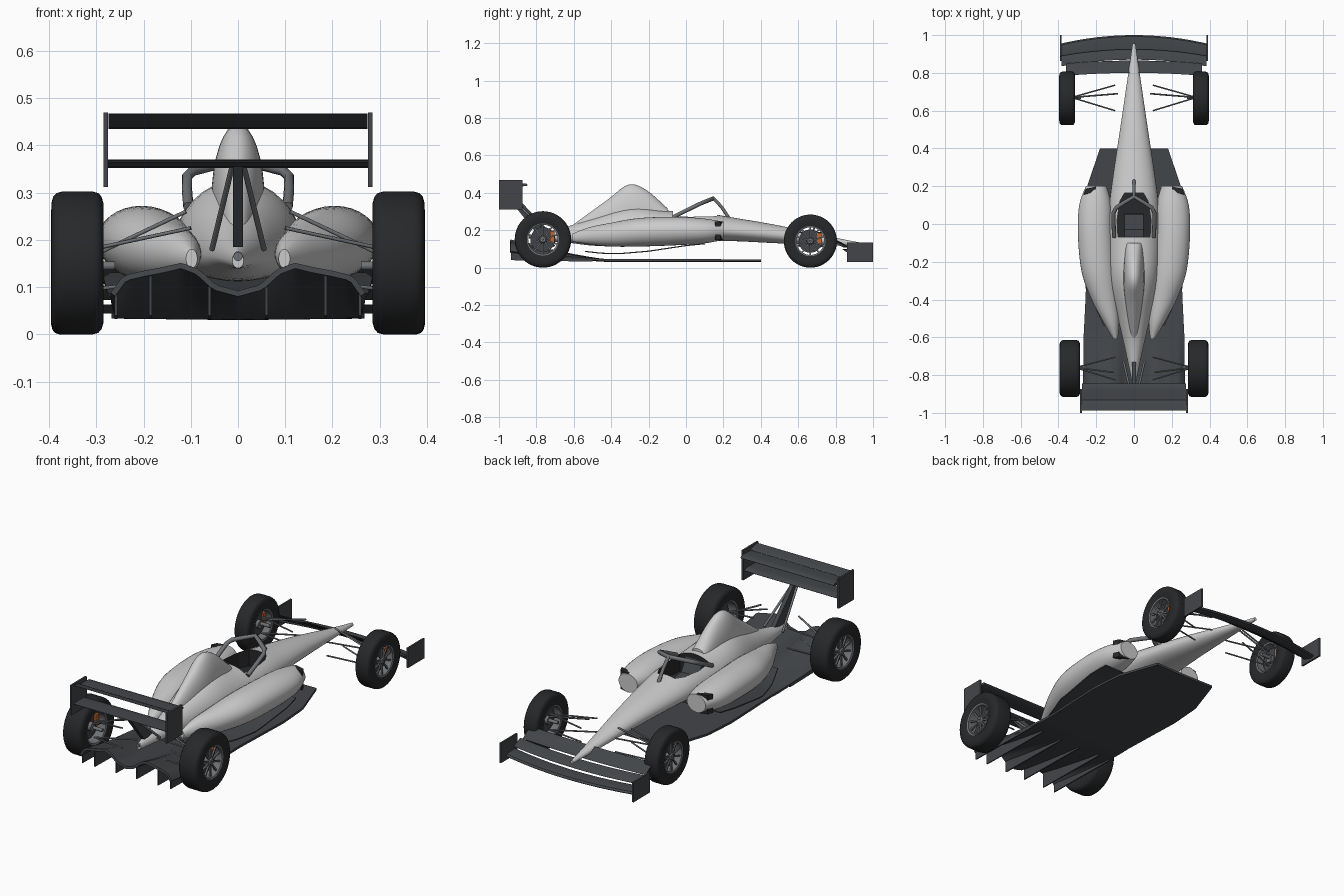
import bpy, bmesh, math
from mathutils import Vector, Matrix

if "Cube" in bpy.data.objects:
    bpy.data.objects.remove(bpy.data.objects["Cube"])

def mat(name, *c):
    m = bpy.data.materials.new(name)
    m.diffuse_color = (*c, 1)
    m.use_nodes = True
    m.node_tree.nodes["Principled BSDF"].inputs["Base Color"].default_value = m.diffuse_color
    return m

BODY = mat("paint", .6, .61, .62)
CARBON = mat("carbon", .055, .06, .066)
RUBBER = mat("rubber", .02, .021, .023)
METAL = mat("metal", .16, .17, .18)
ORANGE = mat("caliper_orange", .55, .13, .03)

def finish(name, bm, m, angle=40):
    bmesh.ops.recalc_face_normals(bm, faces=bm.faces)
    me = bpy.data.meshes.new(name)
    bm.to_mesh(me); bm.free()
    ob = bpy.data.objects.new(name, me)
    bpy.context.collection.objects.link(ob)
    me.materials.append(m)
    smooth(ob, angle)
    return ob

def smooth(ob, angle=40):
    bpy.ops.object.select_all(action='DESELECT')
    bpy.context.view_layer.objects.active = ob
    ob.select_set(True)
    bpy.ops.object.shade_smooth_by_angle(angle=math.radians(angle))

def apply(ob, mod):
    bpy.ops.object.select_all(action='DESELECT')
    bpy.context.view_layer.objects.active = ob
    ob.select_set(True)
    bpy.ops.object.modifier_apply(modifier=mod.name)
    smooth(ob)

def skin(name, rings, m, caps=True, loop=False, angle=40):
    bm = bmesh.new()
    vs = [[bm.verts.new(p) for p in r] for r in rings]
    pairs = list(zip(vs, vs[1:])) + ([(vs[-1], vs[0])] if loop else [])
    for a, b in pairs:
        for i in range(len(a)):
            j = (i + 1) % len(a)
            bm.faces.new((a[i], a[j], b[j], b[i]))
    if caps and not loop:
        bm.faces.new(vs[0]); bm.faces.new(vs[-1])
    return finish(name, bm, m, angle)

def spline(rows, steps=5):
    out, n = [], len(rows)
    for i in range(n - 1):
        p = [rows[max(0, min(n - 1, i + k))] for k in (-1, 0, 1, 2)]
        for s in range(steps):
            t = s / steps
            out.append([.5 * (2*b + (c-a)*t + (2*a-5*b+4*c-d)*t*t + (3*b-a-3*c+d)*t**3)
                        for a, b, c, d in zip(*p)])
    return out + [list(rows[-1])]

def interp(pts, x):
    for (a, b), (c, d) in zip(pts, pts[1:]):
        if x <= c:
            return b + (d - b) * max(0, (x - a) / (c - a))
    return pts[-1][1]

def loft(name, stations, m, side=1, n=32):
    # stations: y, centre x, top z, widest z, bottom z, half width
    rings = []
    for y, cx, top, mid, bot, w in spline(stations):
        ring = []
        for k in range(n):
            a = 2 * math.pi * k / n
            h = top - mid if math.sin(a) > 0 else mid - bot
            ring.append((side * (cx + w * math.cos(a)), y, mid + h * math.sin(a)))
        rings.append(ring)
    return skin(name, rings, m)

def prism(name, pts, axis, lo, hi, m):
    # polygon extruded along x (pts = y,z) or z (pts = x,y)
    f = (lambda p, d: (d, *p)) if axis == 'x' else (lambda p, d: (*p, d))
    return skin(name, [[f(p, d) for p in pts] for d in (lo, hi)], m, angle=20)

def rect(y0, y1, z0, z1):
    return [(y0, z0), (y1, z0), (y1, z1), (y0, z1)]

def tube(name, pts, r, m, n=10):
    pts = [Vector(p) for p in pts]
    rings = []
    for i, p in enumerate(pts):
        d = (pts[min(i + 1, len(pts) - 1)] - pts[max(i - 1, 0)]).normalized()
        u = d.cross(Vector((0, .3, 1))).normalized()
        v = d.cross(u)
        rings.append([p + r * (u * math.cos(2*math.pi*k/n) + v * math.sin(2*math.pi*k/n)) for k in range(n)])
    return skin(name, rings, m, angle=50)

def foil(name, span, y0, z0, y1, z1, thick, arc, m=CARBON):
    # wing element from leading edge (y0,z0) to trailing edge (y1,z1), swept back by arc at the tips
    prof = [(0, 0), (.1, .45), (.35, .5), (.7, .3), (1, .08), (1, -.08), (.6, -.5), (.3, -.6), (.08, -.4)]
    rings = []
    for i in range(25):
        u = i / 12 - 1
        rings.append([(u * span, y0 + (y1 - y0) * t - arc * u * u, z0 + (z1 - z0) * t + h * thick) for t, h in prof])
    return skin(name, rings, m, angle=35)

def sheet(name, outline, zf, thick, m, cols=48, rows=50):
    bm = bmesh.new()
    ya, yb = outline[0][0], outline[-1][0]
    g = []
    for r in range(rows + 1):
        y = ya + (yb - ya) * r / rows
        w = interp(outline, y)
        g.append([bm.verts.new((w * (2*c/cols - 1), y, zf(w * (2*c/cols - 1), y))) for c in range(cols + 1)])
    for a, b in zip(g, g[1:]):
        for c in range(cols):
            bm.faces.new((a[c], a[c+1], b[c+1], b[c]))
    ob = finish(name, bm, m)
    s = ob.modifiers.new("thickness", 'SOLIDIFY')
    s.thickness, s.offset = thick, 0
    apply(ob, s)
    return ob

# Tub and nose, with the cockpit cut out
tub = loft("tub", [(.955, 0, .13, .12, .112, .008), (.8, 0, .16, .138, .118, .03),
                   (.5, 0, .225, .175, .13, .074), (.25, 0, .268, .195, .142, .112),
                   (.1, 0, .292, .2, .138, .13), (-.1, 0, .305, .19, .125, .138),
                   (-.3, 0, .325, .18, .112, .13), (-.5, 0, .265, .17, .118, .085),
                   (-.65, 0, .215, .165, .135, .05), (-.83, 0, .175, .155, .14, .012)], BODY)
plan = [(.05, .165), (.075, .12), (.09, .02), (.085, -.07)]
plan += [(-x, y) for x, y in reversed(plan)]
cutter = prism("cockpit_cutter", plan, 'z', .19, .4, RUBBER)
cutter.hide_render = True
cutter.hide_set(True)
b = tub.modifiers.new("cockpit", 'BOOLEAN')
b.object, b.operation, b.solver, b.material_mode = cutter, 'DIFFERENCE', 'EXACT', 'TRANSFER'
apply(tub, b)
bpy.data.objects.remove(cutter)
prism("seat", [(-.07, .185), (.06, .185), (.05, .2), (-.03, .21), (-.07, .275)], 'x', -.05, .05, CARBON)

# Airbox and engine cover
loft("engine_cover", [(-.1, 0, .318, .27, .22, .045), (-.215, 0, .417, .28, .2, .054),
                      (-.31, 0, .443, .28, .2, .056), (-.42, 0, .363, .25, .18, .046),
                      (-.61, 0, .225, .19, .16, .02)], BODY)

# Side pods with intake vanes
for s, side in ((1, "right"), (-1, "left")):
    loft(side + "_side_pod", [(.2, .2, .245, .2, .15, .055), (.1, .205, .262, .2, .13, .085),
                              (-.05, .205, .272, .2, .12, .092), (-.25, .188, .265, .195, .113, .09),
                              (-.4, .155, .24, .18, .113, .07), (-.52, .12, .215, .17, .125, .042),
                              (-.61, .098, .18, .16, .14, .012)], BODY, s)
    skin(side + "_intake_vane", [[(s*x, y, z) for x, y in ((.2, .2), (.255, .185), (.268, .155), (.2, .17))]
                                 for z in (.148, .248)], RUBBER)

# Floor with twin rear tunnels
WAVE = [(0, .05), (.05, .063), (.085, .095), (.12, .108), (.16, .098), (.2, .09), (.24, .08), (.265, .045)]
def floor_z(x, y):
    t = max(0, (-.4 - y) / .54) ** 1.3
    return .036 + .012 * abs(x) + t * interp(WAVE, abs(x))
sheet("floor", [(-.94, .265), (-.6, .265), (-.35, .255), (0, .268), (.18, .255), (.4, .18)], floor_z, .012, CARBON)
for x in (-.258, -.185, -.06, .06, .185, .258):
    top = [(y, floor_z(x, y)) for y in (-.5, -.65, -.8, -.935)]
    prism("diffuser_fin", top + [(-.935, .04), (-.5, .032)], 'x', x - .003, x + .003, CARBON)
TRAY = [(-.54, .087), (-.45, .077), (-.355, .075), (-.2, .088), (0, .118), (.1, .128)]
sheet("undertray", [(-.54, .16), (-.4, .225), (-.25, .275), (0, .285), (.1, .27)],
      lambda x, y: interp(TRAY, y), .006, CARBON, 8, 24)

# Halo
tube("halo_pillar", [(0, .23, .265), (0, .19, .325), (0, .145, .372)], .009, METAL)
half = [(.105, -.07, .27), (.108, 0, .305), (.108, .06, .334), (.095, .085, .346), (.05, .115, .358)]
tube("halo_hoop", half + [(0, .145, .37)] + [(-x, y, z) for x, y, z in reversed(half)], .011, METAL)

# Front wing
foil("front_wing_main", .388, 1.0, .05, .925, .062, .016, .045)
foil("front_wing_flap_1", .385, .925, .075, .87, .1, .012, .035)
foil("front_wing_flap_2", .36, .865, .108, .8, .15, .011, .015)
# Rear wing
foil("rear_wing_main", .274, -.845, .442, -.935, .447, .014, 0)
foil("rear_wing_flap", .274, -.932, .45, -.988, .467, .008, 0)
foil("beam_wing", .278, -.88, .36, -.985, .366, .016, 0)
for s in (1, -1):
    prism("front_wing_endplate", rect(.862, 1, .03, .135), 'x', s*.384, s*.393, CARBON)
    prism("rear_wing_endplate", rect(-1, -.873, .312, .47), 'x', s*.275, s*.285, CARBON)
    tube("wing_strut", [(s*.055, -.73, .18), (s*.012, -.92, .357)], .006, METAL)
prism("wing_pylon", [(-.72, .185), (-.8, .185), (-.94, .36), (-.89, .36)], 'x', -.011, .011, CARBON)
tube("tail_light_bar", [(0, -.74, .17), (0, -.84, .165)], .01, METAL)

# Wheels
def lathe(name, prof, c, m, n=48):
    rings = [[(c[0] + x, c[1] + r*math.cos(2*math.pi*k/n), c[2] + r*math.sin(2*math.pi*k/n))
              for k in range(n)] for r, x in prof]
    return skin(name, rings, m, loop=True, angle=35)

def wheel(label, s, cx, cy, R, w):
    c = (s * cx, cy, R)
    tyre = [(.56, -.86), (.7, -.97), (.84, -1), (.93, -.93), (.98, -.8), (1, -.6),
            (1, .6), (.98, .8), (.93, .93), (.84, 1), (.7, .97), (.56, .86)]
    lathe(label + "_tyre", [(r*R, x*w) for r, x in tyre], c, RUBBER)
    lathe(label + "_rim", [(r*R, x*w) for r, x in ((.52, -.85), (.57, -.9), (.57, .9), (.52, .85))], c, METAL)
    lathe(label + "_hub", [(.004, -.5*w), (.15*R, -.5*w), (.15*R, .6*w), (.1*R, .78*w), (.004, .78*w)]
          if s > 0 else [(.004, .5*w), (.15*R, .5*w), (.15*R, -.6*w), (.1*R, -.78*w), (.004, -.78*w)], c, METAL, 20)
    lathe(label + "_brake_disc", [(.12*R, -.12*w), (.44*R, -.12*w), (.44*R, .12*w), (.12*R, .12*w)], c, CARBON, 32)
    bm = bmesh.new()
    for k in range(10):
        rot = Matrix.Translation(c) @ Matrix.Rotation(2*math.pi*k/10, 4, 'X')
        bmesh.ops.create_cube(bm, size=1, matrix=rot @ Matrix.Translation((s*.6*w, 0, .33*R))
                              @ Matrix.Diagonal((.16*w, .055*R, .45*R, 1)))
    finish(label + "_spokes", bm, METAL, 20)
    bm = bmesh.new()
    bmesh.ops.create_cube(bm, size=1, matrix=Matrix.Translation((c[0], cy + .33*R, R + .1*R))
                          @ Matrix.Diagonal((.6*w, .16*R, .4*R, 1)))
    finish(label + "_caliper", bm, ORANGE, 20)

# Wheels and suspension arms at all four corners
for s, side in ((1, "right"), (-1, "left")):
    wheel("front_" + side, s, .354, .665, .142, .042)
    wheel("rear_" + side, s, .34, -.765, .151, .055)
    for lab, x, cy, ends in (("front", .33, .67, ((.1, .735), (.085, .69), (.1, .6))),
                             ("rear", .31, -.76, ((.1, -.705), (.11, -.785), (.1, -.825)))):
        (ax, ay), (px, py), (bx, by) = ends
        up = .225 if lab == "rear" else .19
        for ex, ey in ((ax, ay), (bx, by)):
            tube(lab + "_upper_arm", [(s*x, cy, .18), (s*ex, ey, up)], .004, METAL, 8)
            tube(lab + "_lower_arm", [(s*x, cy, .095), (s*ex, ey, .118)], .004, METAL, 8)
        tube(lab + "_pushrod", [(s*x, cy, .165), (s*px, py, up + .035)], .0045, METAL, 8)
        tube(lab + "_axle", [(s*(x + .03), cy, .145), (s*(x - .05), cy, .145)], .009, METAL, 10)
